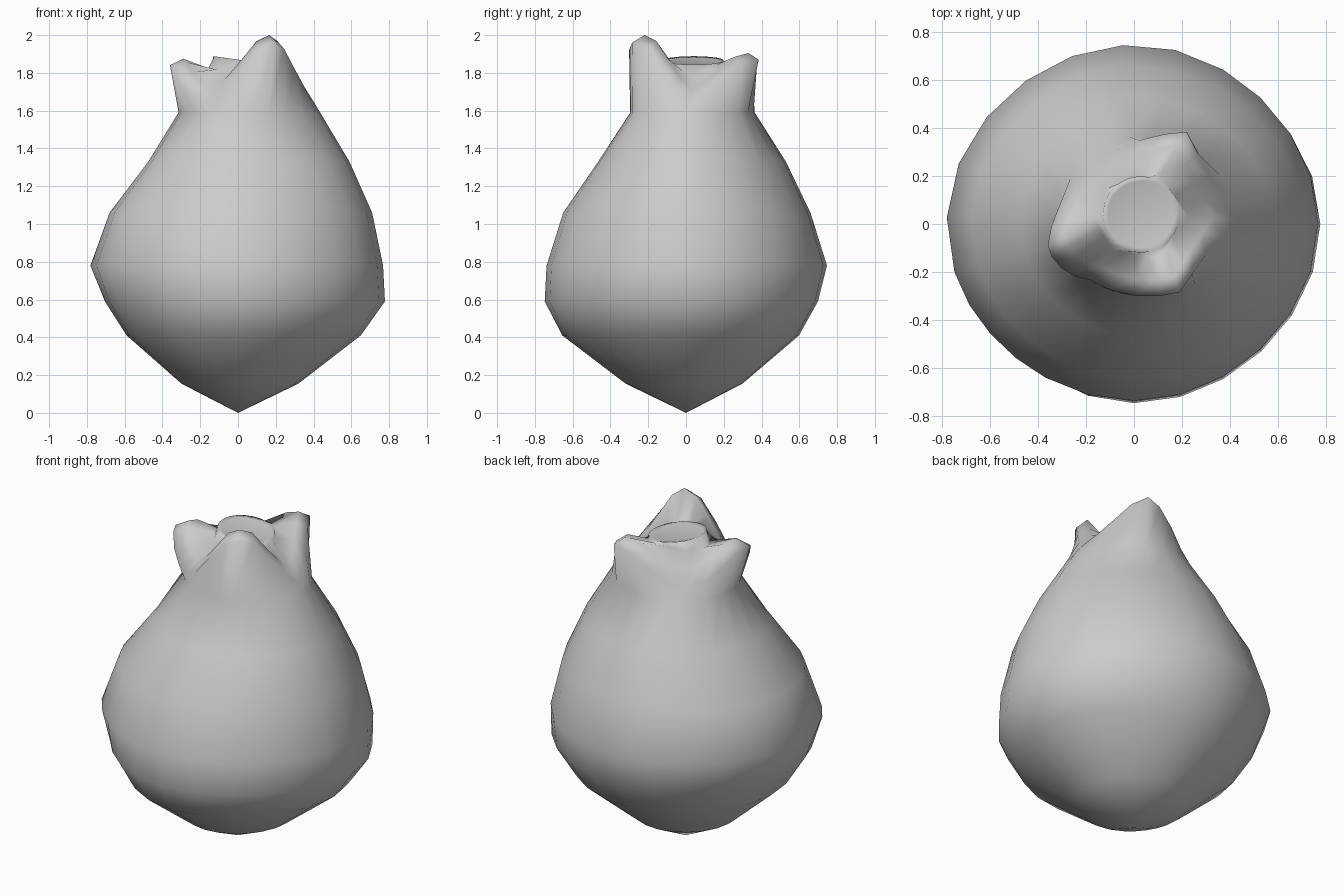
import bpy, bmesh
from math import sin, cos, radians, hypot

if "Cube" in bpy.data.objects:
    bpy.data.objects.remove(bpy.data.objects["Cube"])

# Six guide directions: valley, lobe, valley, lobe, valley, lobe
GUIDES = [0, 60, 127, 195, 240, 300, 360]
STEPS = 4
SHARP = [0, 0.27, 0.58, 0.90, 1]   # valley to lobe tip, narrow valley
WIDE = [0, 0.13, 0.50, 0.88, 1]    # valley to lobe tip, broad valley
ANGLES = [radians(a + (b - a) * k / STEPS)
          for a, b in zip(GUIDES, GUIDES[1:]) for k in range(STEPS)]

# Body rings: height, then reach towards +x, +y, -x, -y
BODY = [
    (0.155, 0.32, 0.30, 0.30, 0.32),
    (0.41, 0.65, 0.60, 0.59, 0.655),
    (0.59, 0.778, 0.70, 0.705, 0.748),
    (0.78, 0.768, 0.748, 0.782, 0.738),
    (1.06, 0.71, 0.66, 0.68, 0.65),
    (1.33, 0.59, 0.53, 0.475, 0.465),
    (1.59, 0.435, 0.365, 0.315, 0.295),
]

# Crown rows: outward bulge of the lobe flanks, then a point per direction
CROWN = [
    (0.04, [(0.405, 0.02, 1.64), (0.22, 0.385, 1.87), (-0.18, 0.235, 1.66),
            (-0.36, -0.09, 1.84), (-0.18, -0.235, 1.65), (0.19, -0.285, 1.96)]),
    (0.03, [(0.33, 0.03, 1.70), (0.18, 0.33, 1.905), (-0.145, 0.19, 1.75),
            (-0.29, -0.06, 1.875), (-0.14, -0.18, 1.73), (0.165, -0.22, 2.0)]),
    (0.0, [(0.23, 0.03, 1.79), (0.11, 0.21, 1.85), (-0.11, 0.15, 1.83),
           (-0.16, 0.01, 1.82), (-0.09, -0.11, 1.82), (0.10, -0.14, 1.85)]),
]


def body_ring(z, px, py, nx, ny):
    ring = []
    for a in ANGLES:
        c, s = cos(a), sin(a)
        r = (px if c > 0 else nx) * c * c + (py if s > 0 else ny) * s * s
        r *= 1 - 0.015 * sin(2 * a) ** 2
        ring.append((r * c, r * s, z))
    return ring


def crown_ring(bulge, points):
    ring = []
    for i, p in enumerate(points):
        q = points[(i + 1) % 6]
        sharp = i in (0, 5)
        ease = SHARP if sharp else WIDE
        for k in range(STEPS):
            t = k / STEPS
            e = ease[k] if i % 2 == 0 else 1 - ease[STEPS - k]
            x, y = p[0] + (q[0] - p[0]) * t, p[1] + (q[1] - p[1]) * t
            out = 0 if sharp else bulge * 4 * t * (1 - t)
            grow = 1 + out / hypot(x, y)
            ring.append((x * grow, y * grow, p[2] + (q[2] - p[2]) * e))
    return ring


def disc_ring(r, z):
    return [(0.03 + r * cos(a), 0.04 + r * sin(a), z - 0.14 * r * cos(a))
            for a in ANGLES]


def bulb_crown(name):
    rings = [body_ring(*row) for row in BODY]
    rings += [crown_ring(*row) for row in CROWN]
    rings += [disc_ring(0.16, 1.866), disc_ring(0.14, 1.86)]
    bm = bmesh.new()
    loops = [[bm.verts.new(co) for co in ring] for ring in rings]
    n = len(ANGLES)
    base = bm.verts.new((0, 0, 0))
    for i in range(n):
        j = (i + 1) % n
        bm.faces.new((base, loops[0][j], loops[0][i]))
        for lo, hi in zip(loops, loops[1:]):
            bm.faces.new((lo[i], lo[j], hi[j], hi[i]))
    # Flat disc inside the crown
    bm.faces.new(loops[-1])
    for f in bm.faces:
        f.smooth = True
    bmesh.ops.recalc_face_normals(bm, faces=bm.faces)
    mesh = bpy.data.meshes.new(name)
    bm.to_mesh(mesh)
    bm.free()
    obj = bpy.data.objects.new(name, mesh)
    bpy.context.collection.objects.link(obj)
    return obj


bulb_crown("fruit_body_with_crown")
